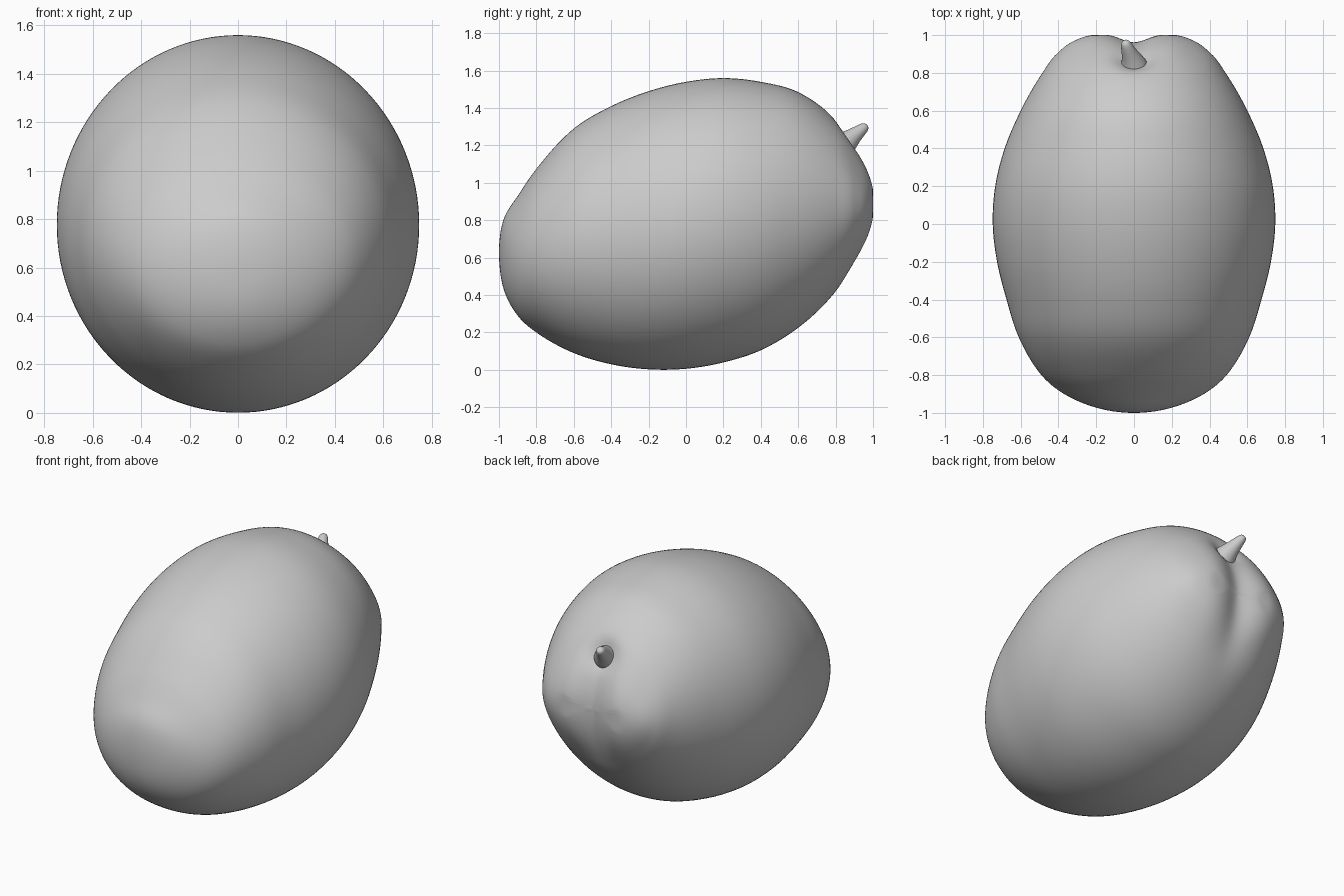
import bpy, bmesh, math
from mathutils import Vector

if "Cube" in bpy.data.objects:
    bpy.data.objects.remove(bpy.data.objects["Cube"])

grey = bpy.data.materials.new("plain grey")
grey.diffuse_color = (0.6, 0.6, 0.6, 1)
grey.use_nodes = True
grey.node_tree.nodes["Principled BSDF"].inputs["Base Color"].default_value = grey.diffuse_color

# Fruit outline: y, top z, bottom z, half width
ROWS = [(-1, .63, .63, 0), (-.98, .79, .45, .17), (-.9, .93, .29, .37), (-.8, 1.075, .2, .49),
        (-.6, 1.29, .09, .61), (-.4, 1.41, .03, .675), (-.2, 1.49, .003, .725), (0, 1.54, .006, .748),
        (.2, 1.56, .04, .735), (.4, 1.54, .105, .685), (.6, 1.485, .225, .6), (.8, 1.34, .415, .485),
        (.9, 1.2, .565, .41), (.98, 1.03, .745, .27), (1, .9, .9, 0)]
T = [math.acos(-r[0]) for r in ROWS]


def outline(t, c):
    """Smooth interpolation of one column along the fruit."""
    v = [r[c] for r in ROWS]
    n = len(v)
    i = max(k for k in range(n - 1) if T[k] <= t + 1e-9)

    def slope(k):
        a, b = max(k - 1, 0), min(k + 1, n - 1)
        return (v[b] - v[a]) / (T[b] - T[a])
    h = T[i + 1] - T[i]
    u = (t - T[i]) / h
    return ((2*u**3 - 3*u*u + 1) * v[i] + (u**3 - 2*u*u + u) * h * slope(i)
            + (3*u*u - 2*u**3) * v[i + 1] + (u**3 - u*u) * h * slope(i + 1))


STEM = Vector((0, .88, 1.23))


def dent(p):
    """Hollow around the stem and a crease running down the back."""
    d = (p - STEM).length
    p += Vector((0, -.7, -.7)) * .035 * math.exp(-(d / .09) ** 2)
    if p.y > .4:
        fade = 1 / (1 + math.exp((p.z - 1.22) / .05)) / (1 + math.exp((.6 - p.z) / .08))
        p.y -= .04 * math.exp(-(p.x / .09) ** 2) * fade
        p.y += .015 * math.exp(-((abs(p.x) - .2) / .1) ** 2) * fade
        p.y = min(p.y, 1)
    return p


def finish(name, bm):
    bmesh.ops.recalc_face_normals(bm, faces=bm.faces)
    me = bpy.data.meshes.new(name)
    bm.to_mesh(me)
    bm.free()
    me.materials.append(grey)
    for f in me.polygons:
        f.use_smooth = True
    ob = bpy.data.objects.new(name, me)
    bpy.context.collection.objects.link(ob)
    return ob


def loft(bm, rings, start, end):
    """Skin rings of points and close both ends with a fan."""
    rings = [[bm.verts.new(p) for p in r] for r in rings]
    n = len(rings[0])
    for a, b in zip(rings, rings[1:]):
        for j in range(n):
            bm.faces.new((a[j], a[(j + 1) % n], b[(j + 1) % n], b[j]))
    for ring, p in ((rings[0], start), (rings[-1], end)):
        tip = bm.verts.new(p)
        for j in range(n):
            bm.faces.new((ring[j], ring[(j + 1) % n], tip))


# Fruit body
N, M = 120, 128
rings = []
for i in range(1, N):
    t = math.pi * i / N
    top, bot, w = (outline(t, c) for c in (1, 2, 3))
    ring = []
    for j in range(M):
        a = 2 * math.pi * j / M
        ring.append(dent(Vector((w * math.cos(a), -math.cos(t),
                                 (top + bot) / 2 + (top - bot) / 2 * math.sin(a)))))
    rings.append(ring)
bm = bmesh.new()
loft(bm, rings, Vector((0, -1, .63)), dent(Vector((0, 1, .9))))
finish("fruit_body", bm)

# Stem: tapered, flared at the base, leaning slightly to one side
path = [((0, .82, 1.185), .085), ((-.005, .855, 1.215), .065), ((-.015, .885, 1.24), .05),
        ((-.03, .92, 1.27), .037), ((-.043, .953, 1.296), .028), ((-.047, .966, 1.306), .018)]
axis = (Vector(path[-1][0]) - Vector(path[0][0])).normalized()
side = axis.cross(Vector((1, 0, 0))).normalized()
other = axis.cross(side)
rings = [[Vector(c) + r * (math.cos(k * math.pi / 12) * side + math.sin(k * math.pi / 12) * other)
          for k in range(24)] for c, r in path]
bm = bmesh.new()
loft(bm, rings, Vector(path[0][0]), Vector(path[-1][0]) + axis * .004)
stem = finish("stem", bm)
sub = stem.modifiers.new("smooth", 'SUBSURF')
sub.levels = sub.render_levels = 1
